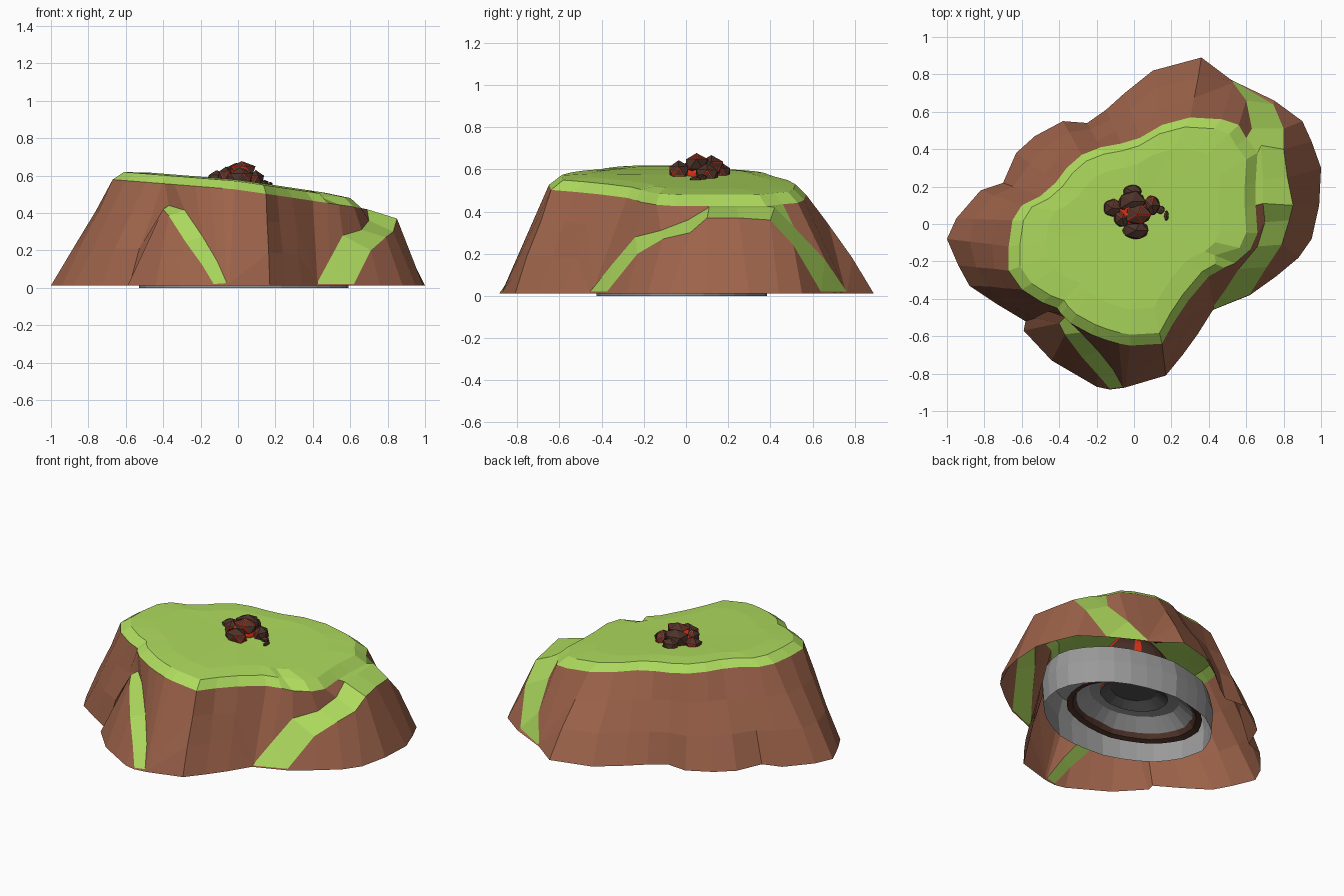
import bpy, bmesh, math, random
from mathutils import Vector

if "Cube" in bpy.data.objects:
    bpy.data.objects.remove(bpy.data.objects["Cube"])

random.seed(4)


def material(name, rgb):
    m = bpy.data.materials.new(name)
    m.diffuse_color = (*rgb, 1)
    m.use_nodes = True
    m.node_tree.nodes["Principled BSDF"].inputs["Base Color"].default_value = m.diffuse_color
    return m


EARTH = material("earth brown", (0.345, 0.127, 0.07))
GRASS = material("grass green", (0.42, 0.70, 0.11))
ROCK = material("dark rock", (0.075, 0.032, 0.022))
LAVA = material("lava red", (0.78, 0.035, 0.01))
GREY = material("stone grey", (0.32, 0.32, 0.32))
DARK = material("dark grey", (0.085, 0.085, 0.085))


def finish(name, bm, mats):
    me = bpy.data.meshes.new(name)
    bm.to_mesh(me)
    bm.free()
    for m in mats:
        me.materials.append(m)
    ob = bpy.data.objects.new(name, me)
    bpy.context.collection.objects.link(ob)
    return ob


# Footprint of the cliff and matching outline of the grassy rim
BASE = [(-1, -.08), (-.94, -.22), (-.88, -.33), (-.73, -.43), (-.58, -.52), (-.59, -.57),
        (-.44, -.73), (-.32, -.80), (-.20, -.87), (-.13, -.885), (-.05, -.875), (.17, -.81),
        (.26, -.70), (.34, -.59), (.42, -.46), (.62, -.38), (.76, -.28), (.88, -.18),
        (.95, -.08), (.99, .10), (1, .30), (.95, .44), (.90, .55), (.75, .66), (.52, .77),
        (.36, .89), (.10, .82), (-.05, .70), (-.15, .61), (-.25, .54), (-.38, .55),
        (-.53, .47), (-.63, .38), (-.70, .22), (-.82, .18), (-.95, .03)]
RIM = [(-.67, -.12), (-.67, -.25), (-.60, -.35), (-.49, -.42), (-.41, -.45), (-.39, -.48),
       (-.34, -.53), (-.23, -.59), (-.15, -.62), (-.08, -.64), (-.02, -.65), (.15, -.64),
       (.21, -.53), (.29, -.41), (.40, -.28), (.48, -.235), (.54, -.21), (.62, -.14),
       (.66, -.05), (.65, .10), (.65, .22), (.66, .38), (.60, .46), (.56, .53), (.47, .56),
       (.30, .57), (.15, .53), (.03, .46), (-.07, .43), (-.18, .41), (-.28, .37),
       (-.36, .30), (-.42, .22), (-.50, .15), (-.60, .10), (-.65, .02)]
# Outer and inner path edges, by starting column
FRONT_PATH = [((-.40, -.53, .42), (-.37, -.50, .44)), ((-.37, -.59, .385), (-.285, -.58, .415)),
              ((-.28, -.71, .245), (-.19, -.68, .275)), ((-.19, -.81, .12), (-.11, -.78, .14)),
              ((-.13, -.88, .02), (-.06, -.87, .025)), ((-.05, -.87, .02), (-.045, -.865, .03))]
RIGHT_PATH = [((.425, -.455, .02), (.425, -.44, .03)), ((.62, -.375, .02), (.49, -.35, .15)),
              ((.71, -.23, .20), (.56, -.24, .28)), ((.79, -.11, .27), (.66, -.12, .31)),
              ((.83, .02, .30), (.70, .01, .36)), ((.85, .10, .37), (.69, .11, .42)),
              ((.82, .25, .37), (.69, .24, .42)), ((.80, .40, .36), (.68, .42, .42)),
              ((.80, .51, .24), (.63, .51, .33)), ((.745, .64, .02), (.60, .66, .17)),
              ((.53, .765, .02), (.53, .755, .03))]
PATH = {5 + i: p for i, p in enumerate(FRONT_PATH)}
PATH.update({14 + i: p for i, p in enumerate(RIGHT_PATH)})
GREEN = set(range(5, 9)) | set(range(14, 24))
SADDLE = {19, 20, 21}      # where the path joins the top
NOTCH = 16


def top_z(x):
    return 0.575 - 0.08 * x - 0.07 * max(0, x)


def column(i):
    """Points from the ground up to the middle of the top."""
    b = Vector((*BASE[i], 0.012))
    r = Vector((*RIM[i], top_z(RIM[i][0]) - 0.05))
    if i in PATH:
        outer, inner = map(Vector, PATH[i])
    else:
        out = Vector((b.x, b.y, 0)).normalized()
        outer = b.lerp(r, 0.36) + out * random.uniform(-.01, .02)
        inner = b.lerp(r, 0.70) + out * random.uniform(-.01, .015)
    k = 0.80 if i == NOTCH else 0.91
    lip = Vector((r.x * k, r.y * k, top_z(r.x * k) - (0.02 if i == NOTCH else 0.005)))
    mid = Vector((r.x * .7, r.y * .7, top_z(r.x * .7) + .003))
    return [b, outer, inner, r, lip, mid]


# Plateau: cliff walls, ledge paths and grassy top
bm = bmesh.new()
cols = [[bm.verts.new(p) for p in column(i)] for i in range(len(BASE))]
centre = bm.verts.new((0, 0, top_z(0)))
for i, a in enumerate(cols):
    b = cols[(i + 1) % len(cols)]
    for k in range(5):
        f = bm.faces.new((a[k], b[k], b[k + 1], a[k + 1]))
        f.material_index = int(k >= 3 or (k == 1 and i in GREEN) or (k == 2 and i in SADDLE))
    bm.faces.new((a[5], b[5], centre)).material_index = 1
finish("grassy_plateau", bm, [EARTH, GRASS])


# Hidden inside the plateau: nested open shells, seen only from below
def shell(name, rings, mats, cap=False, sides=32, stripe=0, bulge=0.0):
    bm = bmesh.new()
    wobble = [random.uniform(.97, 1.0) for _ in range(sides)]
    loops = []
    for rx, ry, z in rings:
        loop = []
        for s, k in enumerate(wobble):
            t = 2 * math.pi * s / sides
            k *= 1 + bulge * math.cos(t + math.pi / 4)
            loop.append(bm.verts.new((rx * k * math.cos(t), ry * k * math.sin(t), z)))
        loops.append(loop)
    for lo, hi in zip(loops, loops[1:]):
        for s in range(sides):
            n = (s + 1) % sides
            f = bm.faces.new((lo[s], lo[n], hi[n], hi[s]))
            f.material_index = int(stripe > 0 and s % stripe == 0)
    if cap:
        bm.faces.new(loops[-1])
    finish(name, bm, mats)


shell("stone_wall", [(.56, .41, 0), (.57, .42, .14), (.55, .39, .25), (.32, .25, .31)],
      [GREY], bulge=.08)
shell("rock_ring", [(.45, .33, .07), (.41, .30, .08), (.38, .28, .14)], [ROCK])
shell("crater_lining", [(.39, .29, .11), (.30, .22, .18), (.22, .17, .19)], [GREY])
shell("crater_floor", [(.22, .17, .18), (.15, .12, .22)], [DARK], cap=True)
shell("rock_neck", [(.30, .23, .30), (.20, .17, .44), (.12, .1, .53)], [ROCK, LAVA], stripe=5)


# Volcano peak: faceted rocks with red cracks as inset borders
def boulder(name, loc, size, crack=0, detail=1, mats=(ROCK, LAVA)):
    bm = bmesh.new()
    bmesh.ops.create_icosphere(bm, subdivisions=detail, radius=1)
    for v in bm.verts:
        v.co *= random.uniform(.92, 1.06)
        v.co = Vector(loc) + Vector([c * s for c, s in zip(v.co, size)])
    if crack:
        chosen = [f for f in bm.faces if random.random() < .35]
        border = bmesh.ops.inset_individual(bm, faces=chosen, thickness=crack)["faces"]
        for f in border:
            f.material_index = 1
    finish(name, bm, mats)


boulder("lava_core", (-.005, .07, .582), (.082, .085, .07), detail=2, mats=(LAVA,))
boulder("peak_top_rock", (.02, .05, .625), (.078, .062, .052), .008)
boulder("peak_main_rock", (-.01, .12, .61), (.085, .065, .06), .008)
boulder("peak_left_rock", (-.115, .085, .585), (.058, .055, .042), .008)
boulder("peak_front_rock", (.01, -.035, .59), (.08, .055, .052), .008)
boulder("peak_slope_rock", (-.065, .03, .60), (.05, .05, .05), .008)
boulder("peak_back_rock", (-.01, .175, .585), (.055, .04, .045), .007)
boulder("peak_right_rock", (.095, .10, .575), (.048, .062, .052), .008)
boulder("peak_crumb", (.142, .075, .56), (.025, .025, .018))
boulder("peak_small_crumb", (.173, .045, .553), (.014, .03, .014))
